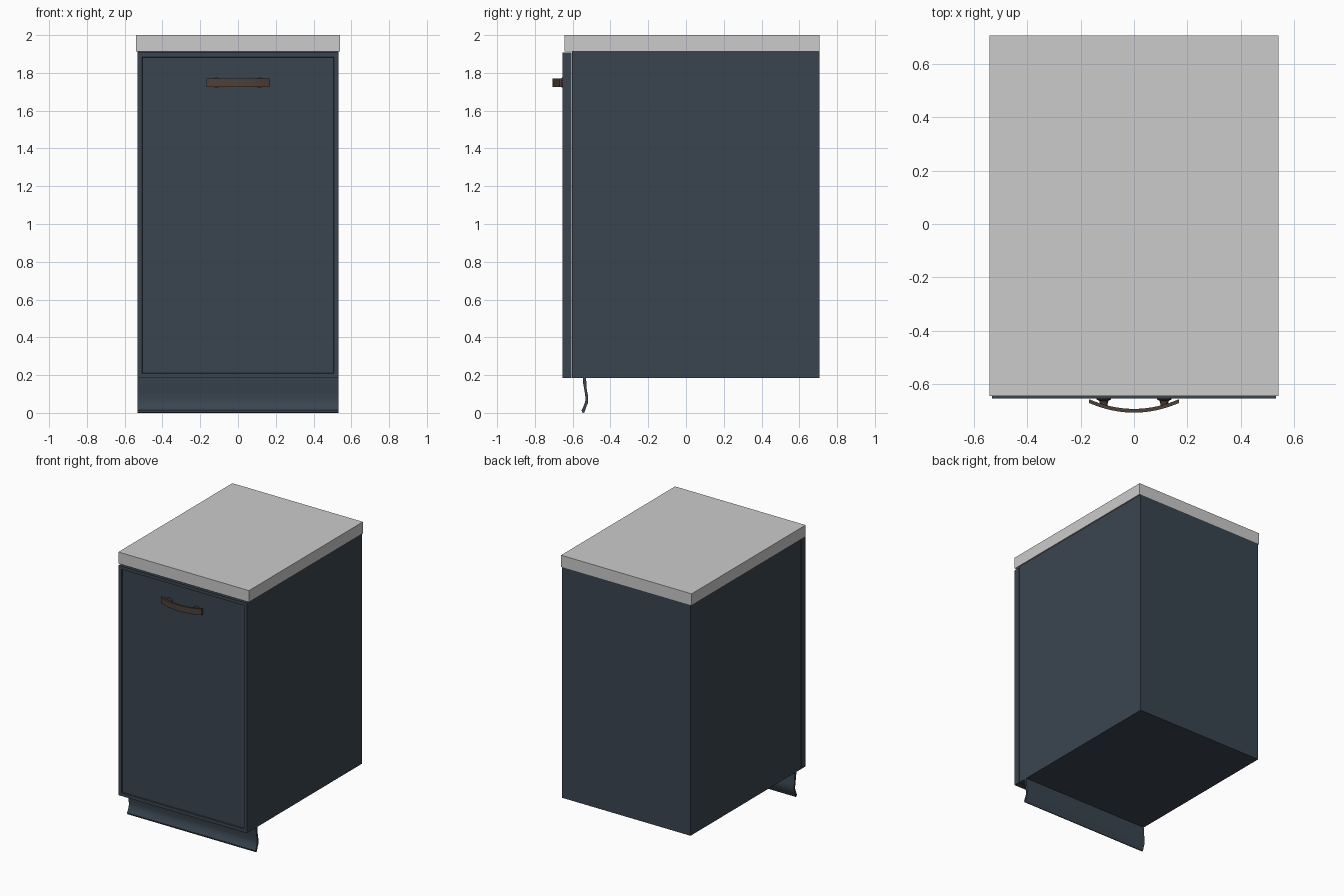
import bpy, bmesh, math
from mathutils import Matrix

if "Cube" in bpy.data.objects:
    bpy.data.objects.remove(bpy.data.objects["Cube"])


def material(name, rgb):
    m = bpy.data.materials.new(name)
    m.diffuse_color = (*rgb, 1)
    m.use_nodes = True
    m.node_tree.nodes["Principled BSDF"].inputs["Base Color"].default_value = m.diffuse_color
    return m


BLUE = material("dark_blue_paint", (0.042, 0.06, 0.08))
BRONZE = material("bronze", (0.077, 0.05, 0.04))


def finish(name, bm, mat=None, smooth=False):
    bmesh.ops.recalc_face_normals(bm, faces=bm.faces)
    mesh = bpy.data.meshes.new(name)
    bm.to_mesh(mesh)
    bm.free()
    ob = bpy.data.objects.new(name, mesh)
    bpy.context.collection.objects.link(ob)
    if mat:
        mesh.materials.append(mat)
    if smooth:
        bpy.ops.object.select_all(action='DESELECT')
        bpy.context.view_layer.objects.active = ob
        ob.select_set(True)
        bpy.ops.object.shade_smooth_by_angle(angle=math.radians(35))
    return ob


def box_bm(lo, hi):
    bm = bmesh.new()
    bmesh.ops.create_cube(bm, size=1)
    for v in bm.verts:
        v.co = [(a + b) / 2 + c * (b - a) for a, b, c in zip(lo, hi, v.co)]
    return bm


def extrude_profile(points, offset):
    bm = bmesh.new()
    face = bm.faces.new([bm.verts.new(p) for p in points])
    new = bmesh.ops.extrude_face_region(bm, geom=[face])["geom"]
    verts = [g for g in new if isinstance(g, bmesh.types.BMVert)]
    bmesh.ops.translate(bm, verts=verts, vec=offset)
    return bm


# Countertop and carcass
finish("countertop", box_bm((-0.541, -0.643, 1.913), (0.541, 0.706, 2.0)))
finish("cabinet_body", box_bm((-0.532, -0.603, 0.185), (0.532, 0.706, 1.913)), BLUE)

# Door with a narrow raised frame around a shallow recessed panel
bm = box_bm((-0.532, -0.654, 0.185), (0.532, -0.606, 1.907))
front = min(bm.faces, key=lambda f: f.calc_center_median().y)
bmesh.ops.inset_region(bm, faces=[front], thickness=0.034)
bmesh.ops.inset_region(bm, faces=[front], thickness=0.002, depth=-0.01)
finish("door", bm, BLUE)

# Curved plinth board under the door
plinth = [(-0.546, 0.185), (-0.545, 0.16), (-0.538, 0.12), (-0.532, 0.08), (-0.534, 0.056),
          (-0.543, 0.034), (-0.553, 0.014), (-0.55, 0.003), (-0.54, 0.0), (-0.534, 0.012),
          (-0.527, 0.035), (-0.518, 0.055), (-0.519, 0.09), (-0.526, 0.13), (-0.529, 0.185)]
finish("plinth", extrude_profile([(-0.532, y, z) for y, z in plinth], (1.064, 0, 0)), BLUE, True)

# Bowed handle bar
HALF, N = 0.168, 20


def bow(x, edge):
    return edge + 0.036 * (x / HALF) ** 2


xs = [-HALF + 2 * HALF * i / N for i in range(N + 1)]
outline = [(x, bow(x, -0.706), 1.726) for x in xs]
outline += [(x, bow(x, -0.692), 1.726) for x in reversed(xs)]
finish("handle_bar", extrude_profile(outline, (0, 0, 0.045)), BRONZE, True)

# Flared posts joining the handle to the door
for side, x in (("left", -0.113), ("right", 0.113)):
    bm = bmesh.new()
    rings = []
    for y, r in ((-0.653, 0.027), (-0.657, 0.027), (-0.662, 0.017), (-0.682, 0.012)):
        rings.append(bmesh.ops.create_circle(
            bm, segments=20, radius=r,
            matrix=Matrix.Translation((x, y, 1.7485)) @ Matrix.Rotation(math.pi / 2, 4, 'X'))["verts"])
    for a, b in zip(rings, rings[1:]):
        for i in range(20):
            j = (i + 1) % 20
            bm.faces.new((a[i], a[j], b[j], b[i]))
    bm.faces.new(rings[0])
    bm.faces.new(rings[-1])
    finish("handle_post_" + side, bm, BRONZE, True)
